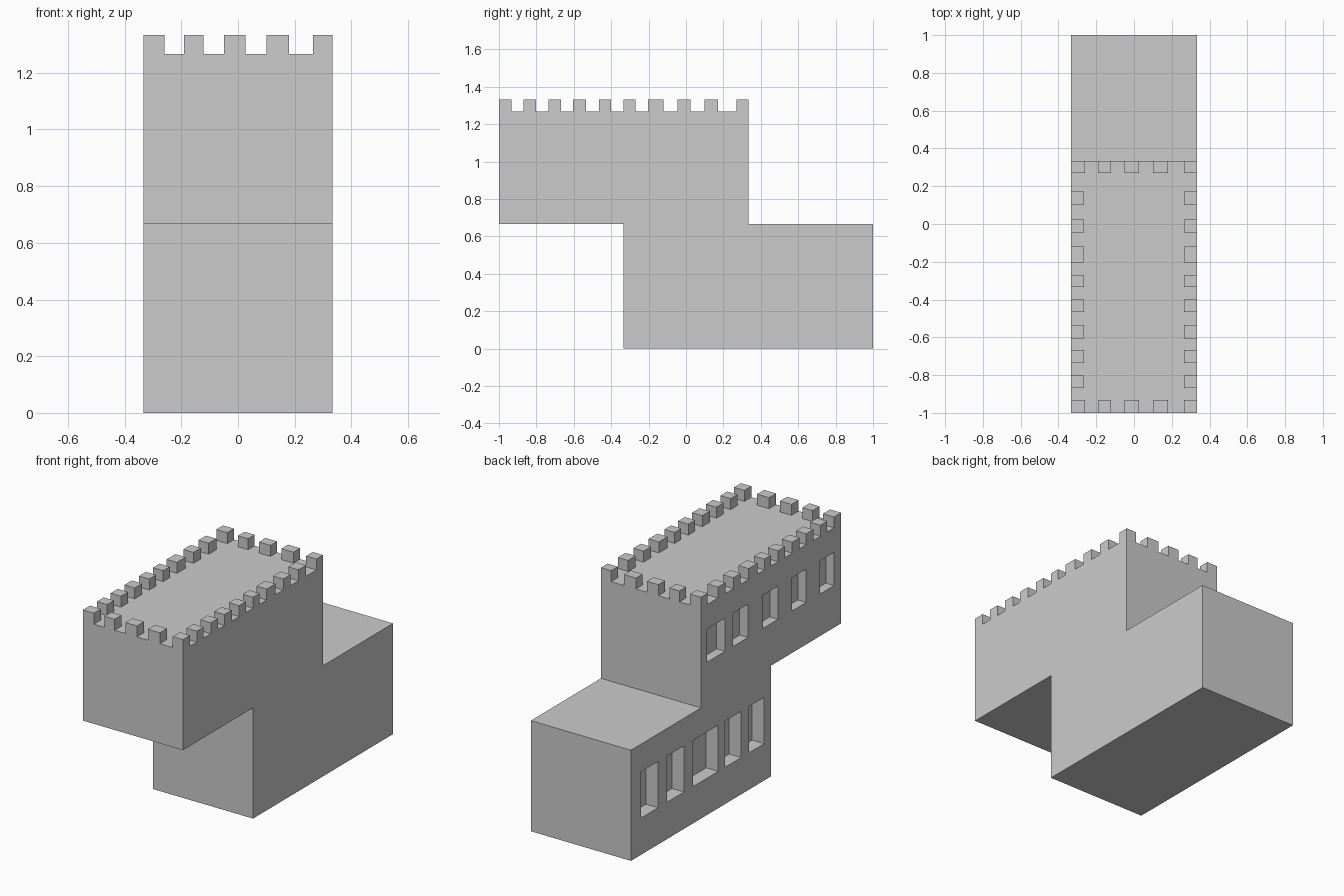
import bpy, bmesh
from mathutils import Matrix, Vector

if "Cube" in bpy.data.objects:
    bpy.data.objects.remove(bpy.data.objects["Cube"])

W = 1 / 3          # half width, also the block step
ROOF, TOP = 1.267, 1.333


def boxes(name, bounds):
    """One object holding a box per (x0, x1, y0, y1, z0, z1)."""
    bm = bmesh.new()
    for x0, x1, y0, y1, z0, z1 in bounds:
        centre = Vector((x0 + x1, y0 + y1, z0 + z1)) / 2
        size = Matrix.Diagonal((x1 - x0, y1 - y0, z1 - z0, 1))
        bmesh.ops.create_cube(bm, size=1, matrix=Matrix.Translation(centre) @ size)
    me = bpy.data.meshes.new(name)
    bm.to_mesh(me)
    bm.free()
    ob = bpy.data.objects.new(name, me)
    bpy.context.collection.objects.link(ob)
    return ob


def cut(target, name, bounds):
    cutter = boxes(name, bounds)
    cutter.hide_render = True
    mod = target.modifiers.new(name, 'BOOLEAN')
    mod.operation, mod.solver, mod.object = 'DIFFERENCE', 'EXACT', cutter
    bpy.context.view_layer.objects.active = target
    bpy.ops.object.modifier_apply(modifier=name)
    bpy.data.objects.remove(cutter)


def gaps(spans):
    return [(a[1], b[0]) for a, b in zip(spans, spans[1:])]


# Stepped building: side profile extruded across x
profile = [(-W, 0), (1, 0), (1, 2 * W), (W, 2 * W), (W, TOP),
           (-1, TOP), (-1, 2 * W), (-W, 2 * W)]
bm = bmesh.new()
face = bm.faces.new([bm.verts.new((-W, y, z)) for y, z in profile])
ext = bmesh.ops.extrude_face_region(bm, geom=[face])['geom']
bmesh.ops.translate(bm, vec=(2 * W, 0, 0),
                    verts=[v for v in ext if isinstance(v, bmesh.types.BMVert)])
bmesh.ops.recalc_face_normals(bm, faces=bm.faces)
mesh = bpy.data.meshes.new("stepped_building")
bm.to_mesh(mesh)
bm.free()
building = bpy.data.objects.new("stepped_building", mesh)
bpy.context.collection.objects.link(building)

# Battlements: hollow the roof, then cut the gaps between merlons
merlon_x = [(-W, -.26), (-.19, -.122), (-.05, .027), (.10, .18), (.265, W)]
merlon_y = [(-1, -.933), (-.868, -.803), (-.735, -.668), (-.605, -.535),
            (-.465, -.40), (-.333, -.27), (-.203, -.12), (-.045, .025),
            (.10, .172), (.27, W)]
cut(building, "roof_recess", [(-.265, .265, -.933, .27, ROOF, 1.5)])
cut(building, "end_gaps", [(a, b, -1.2, .6, ROOF, 1.5) for a, b in gaps(merlon_x)])
cut(building, "side_gaps", [(-.6, .6, a, b, ROOF, 1.5) for a, b in gaps(merlon_y)])

# Recessed windows on the left wall
lower = [(.743, .905), (.495, .657), (.17, .41), (-.048, .105), (-.267, -.124)]
upper = [(.105, .276), (-.114, .029), (-.40, -.257), (-.667, -.533), (-.933, -.80)]
cut(building, "lower_windows", [(-.5, -W + .08, a, b, .222, .50) for a, b in lower])
cut(building, "upper_windows", [(-.5, -W + .055, a, b, .92, 1.12) for a, b in upper])
